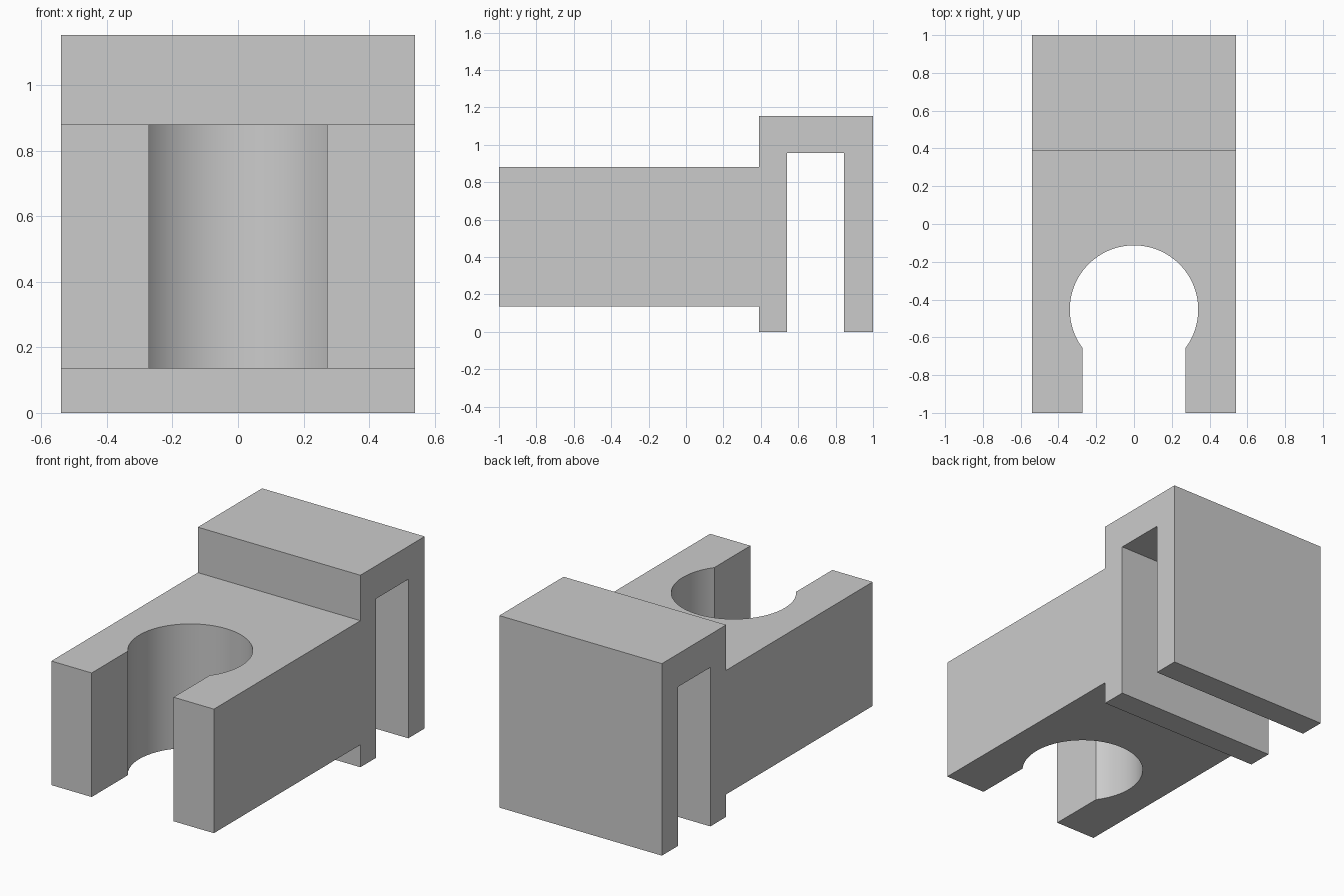
import bpy
import bmesh
from math import acos, cos, sin, pi, radians
from mathutils import Vector

default = bpy.data.objects.get("Cube")
if default:
    bpy.data.objects.remove(default, do_unlink=True)

grey = bpy.data.materials.new("light grey")
grey.use_nodes = True
color = (0.6, 0.6, 0.6, 1)
grey.diffuse_color = color
grey.node_tree.nodes["Principled BSDF"].inputs["Base Color"].default_value = color


def extrude_profile(name, points, offset):
    """Turn a closed outline into a solid by extruding it along offset."""
    bm = bmesh.new()
    face = bm.faces.new([bm.verts.new(p) for p in points])
    result = bmesh.ops.extrude_face_region(bm, geom=[face])
    moved = [v for v in result["geom"] if isinstance(v, bmesh.types.BMVert)]
    bmesh.ops.translate(bm, verts=moved, vec=Vector(offset))
    bmesh.ops.recalc_face_normals(bm, faces=bm.faces)
    mesh = bpy.data.meshes.new(name)
    bm.to_mesh(mesh)
    bm.free()
    mesh.materials.append(grey)
    obj = bpy.data.objects.new(name, mesh)
    bpy.context.scene.collection.objects.link(obj)
    return obj


# Body: arm and downward hook as one side profile (y, z)
half_width = 0.54
side = [(-1, 0.135), (0.39, 0.135), (0.39, 0), (0.54, 0), (0.54, 0.955),
        (0.845, 0.955), (0.845, 0), (1, 0), (1, 1.153), (0.39, 1.153),
        (0.39, 0.88), (-1, 0.88)]
body = extrude_profile("clip_body", [(-half_width, y, z) for y, z in side],
                       (2 * half_width, 0, 0))

# Keyhole cutter: round socket opening into a straight slot at the front
radius, slot_half, centre_y, steps = 0.34, 0.272, -0.453, 72
start = -acos(slot_half / radius)
sweep = pi - 2 * start
angles = [start + sweep * i / steps for i in range(steps + 1)]
outline = [(radius * cos(a), centre_y + radius * sin(a), -0.2) for a in angles]
outline += [(-slot_half, -1.2, -0.2), (slot_half, -1.2, -0.2)]
cutter = extrude_profile("keyhole_cutter", outline, (0, 0, 1.6))
cutter.hide_render = True

# Cut the socket and bake the result
cut = body.modifiers.new("socket", "BOOLEAN")
cut.operation = "DIFFERENCE"
cut.solver = "EXACT"
cut.object = cutter
bpy.ops.object.select_all(action="DESELECT")
body.select_set(True)
bpy.context.view_layer.objects.active = body
bpy.ops.object.modifier_apply(modifier=cut.name)
bpy.data.objects.remove(cutter, do_unlink=True)
bpy.ops.object.shade_smooth_by_angle(angle=radians(25))
